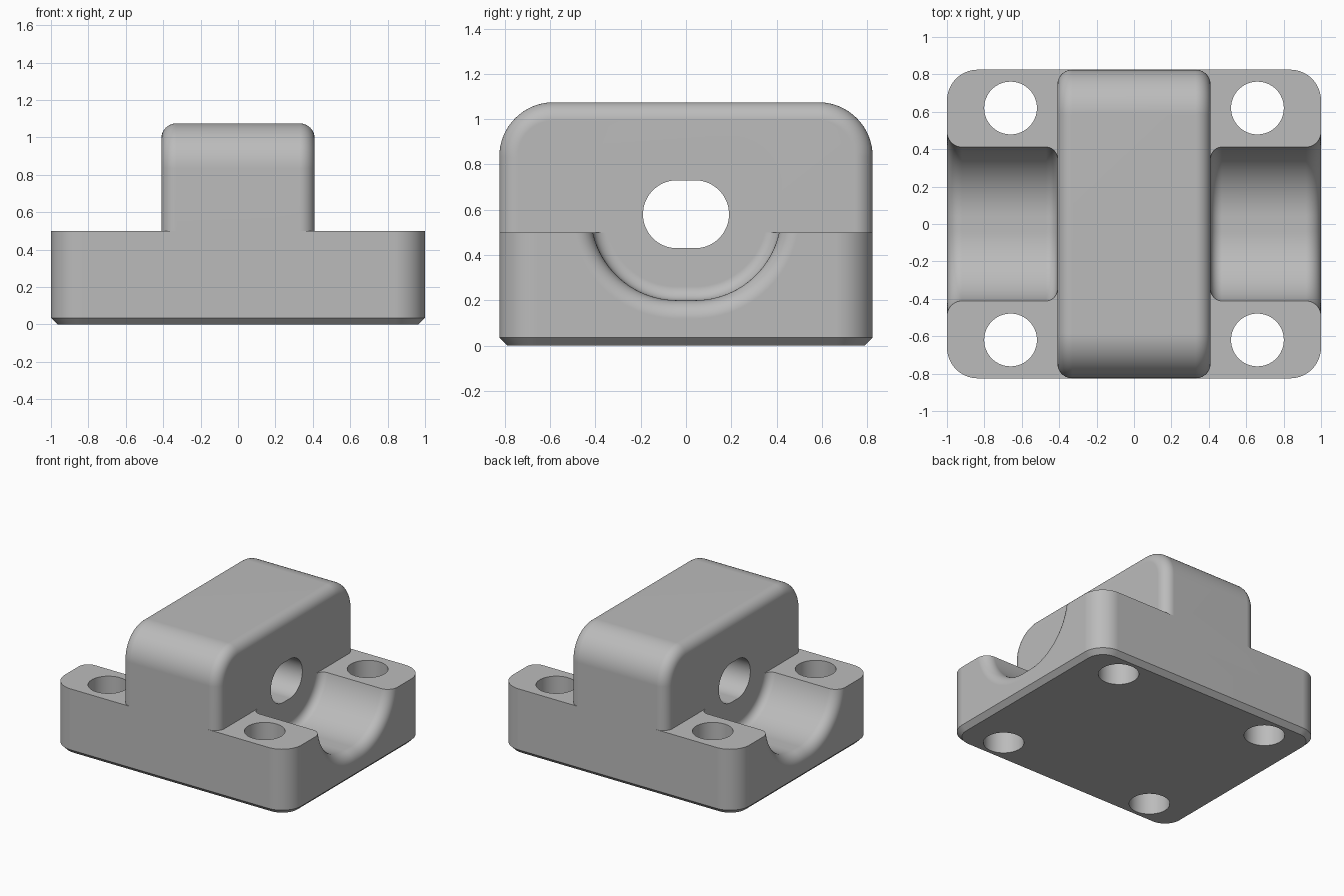
import bpy
import bmesh
from math import sin, cos, pi, radians

if "Cube" in bpy.data.objects:
    bpy.data.objects.remove(bpy.data.objects["Cube"], do_unlink=True)

HALF_Y = 0.825        # half depth of base and block
DECK = 0.5            # top of the base
BLOCK_X = 0.41        # half width of the block
AXIS_Z = 0.58         # height of the slot and channel axis
FLAT = 0.04           # half length of the straight part of the slot


def rounded(a0, a1, b0, b1, r_top, r_bottom, steps=16):
    """Rounded rectangle outline without repeated points."""
    corners = [(a1, b1, -1, -1, r_top, 0), (a0, b1, 1, -1, r_top, 1),
               (a0, b0, 1, 1, r_bottom, 2), (a1, b0, -1, 1, r_bottom, 3)]
    pts = []
    for a, b, sa, sb, r, quarter in corners:
        for i in range(steps + 1):
            t = (quarter + i / steps) * pi / 2
            p = (a + sa * r + r * cos(t), b + sb * r + r * sin(t))
            if not pts or max(abs(p[0] - pts[-1][0]), abs(p[1] - pts[-1][1])) > 1e-5:
                pts.append(p)
    if max(abs(pts[0][0] - pts[-1][0]), abs(pts[0][1] - pts[-1][1])) < 1e-5:
        pts.pop()
    return pts


def stadium(r):
    return rounded(-FLAT - r, FLAT + r, AXIS_Z - r, AXIS_Z + r, r, r, 24)


def loft(name, rings, axis):
    """Closed solid through (position, outline) rings along x or z."""
    bm = bmesh.new()
    loops = []
    for pos, outline in rings:
        loops.append([bm.verts.new((pos, a, b) if axis == "x" else (a, b, pos))
                      for a, b in outline])
    for low, high in zip(loops, loops[1:]):
        n = len(low)
        for i in range(n):
            j = (i + 1) % n
            bm.faces.new((low[i], low[j], high[j], high[i]))
    bm.faces.new(loops[0])
    bm.faces.new(loops[-1])
    bmesh.ops.recalc_face_normals(bm, faces=bm.faces)
    mesh = bpy.data.meshes.new(name)
    bm.to_mesh(mesh)
    bm.free()
    obj = bpy.data.objects.new(name, mesh)
    bpy.context.collection.objects.link(obj)
    return obj


def combine(target, tool, operation):
    """Apply a boolean and remove the tool."""
    mod = target.modifiers.new("combine", "BOOLEAN")
    mod.operation = operation
    mod.solver = "EXACT"
    mod.object = tool
    bpy.context.view_layer.objects.active = target
    bpy.ops.object.modifier_apply(modifier=mod.name)
    bpy.data.objects.remove(tool, do_unlink=True)


# Base plate with rounded corners and a chamfered underside
def plate(inset):
    r = 0.165 - inset
    return rounded(inset - 1, 1 - inset, inset - HALF_Y, HALF_Y - inset, r, r)


chamfer = 0.035
body = loft("bearing_block_body",
            [(0, plate(chamfer)), (chamfer, plate(0)), (DECK, plate(0))], "z")


# Upright block, filleted where its outline meets the two side faces
def arch(inset):
    w = HALF_Y - inset
    return rounded(-w, w, 0.4, 1.075 - inset, 0.24 - inset, 0)


fillet, steps = 0.08, 10
half = []
for i in range(steps + 1):
    t = i / steps * pi / 2
    half.append((BLOCK_X - fillet * (1 - sin(t)), fillet * (1 - cos(t))))
rings = [(-x, arch(d)) for x, d in reversed(half)] + [(x, arch(d)) for x, d in half]
block = loft("upright_block", rings, "x")
combine(body, block, "UNION")

# Half-round channels: inner fillet at the block, flared outer mouth
channel_r, inner, flare = 0.38, 0.06, 0.08
path = []
for i in range(steps + 1):
    t = i / steps * pi / 2
    path.append((BLOCK_X + inner * (1 - cos(t)), channel_r - inner * (1 - sin(t))))
for i in range(steps + 1):
    t = i / steps * pi / 2
    path.append((1 - flare * (1 - sin(t)), channel_r + flare * (1 - cos(t))))
path.append((1.1, channel_r + flare))
for side in (-1, 1):
    channel = loft("channel_cutter", [(side * x, stadium(r)) for x, r in path], "x")
    combine(body, channel, "DIFFERENCE")

# Slot through the block
slot = loft("slot_cutter", [(-0.6, stadium(0.15)), (0.6, stadium(0.15))], "x")
combine(body, slot, "DIFFERENCE")

# Four bolt holes
for cx in (-0.66, 0.66):
    for cy in (-0.62, 0.62):
        r = 0.141
        ring = rounded(cx - r, cx + r, cy - r, cy + r, r, r)
        hole = loft("bolt_hole_cutter", [(-0.1, ring), (0.7, ring)], "z")
        combine(body, hole, "DIFFERENCE")

# Plain grey finish
grey = bpy.data.materials.new("plain_grey")
grey.use_nodes = True
colour = (0.5, 0.5, 0.5, 1)
grey.diffuse_color = colour
grey.node_tree.nodes["Principled BSDF"].inputs["Base Color"].default_value = colour
body.data.materials.clear()
body.data.materials.append(grey)
for face in body.data.polygons:
    face.material_index = 0

# Smooth fillets, crisp edges, flat faces kept flat
bpy.ops.object.select_all(action="DESELECT")
body.select_set(True)
bpy.context.view_layer.objects.active = body
bpy.ops.object.shade_smooth_by_angle(angle=radians(30))
weighted = body.modifiers.new("flat_faces", "WEIGHTED_NORMAL")
weighted.keep_sharp = True
